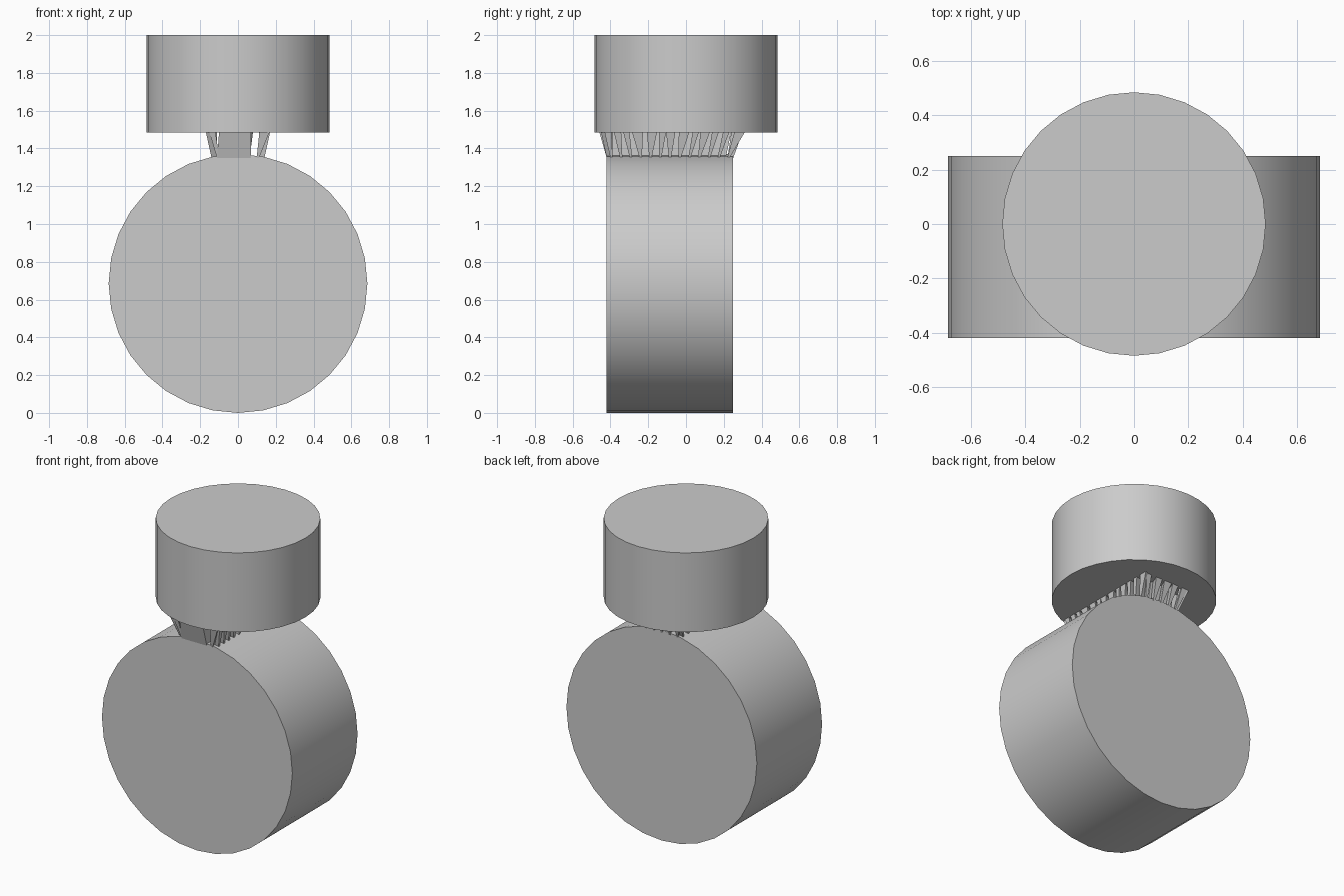
import bpy, bmesh, math, random
from mathutils import Matrix, Vector

random.seed(4)
old = bpy.data.objects.get("Cube")
if old:
    bpy.data.objects.remove(old, do_unlink=True)

grey = bpy.data.materials.new("plain grey")
grey.use_nodes = True
colour = (0.6, 0.6, 0.6, 1)
grey.diffuse_color = colour
grey.node_tree.nodes["Principled BSDF"].inputs["Base Color"].default_value = colour


def finish(name, bm, smooth):
    bmesh.ops.recalc_face_normals(bm, faces=bm.faces)
    mesh = bpy.data.meshes.new(name)
    bm.to_mesh(mesh)
    bm.free()
    mesh.materials.append(grey)
    obj = bpy.data.objects.new(name, mesh)
    bpy.context.collection.objects.link(obj)
    if smooth:
        bpy.ops.object.select_all(action="DESELECT")
        obj.select_set(True)
        bpy.context.view_layer.objects.active = obj
        bpy.ops.object.shade_smooth_by_angle(angle=math.radians(30))
    return obj


def drum(name, radius, depth, centre, tilt):
    bm = bmesh.new()
    place = Matrix.Translation(centre) @ Matrix.Rotation(tilt, 4, "X")
    bmesh.ops.create_cone(bm, cap_ends=True, segments=32, radius1=radius,
                          radius2=radius, depth=depth, matrix=place)
    return finish(name, bm, True)


def add_hull(bm, points):
    verts = [bm.verts.new(p) for p in points]
    bmesh.ops.convex_hull(bm, input=verts)


def rectangle(x0, x1, y0, y1, z):
    return [Vector((x, y, z)) for x, y in ((x0, y0), (x1, y0), (x1, y1), (x0, y1))]


# Two drums: one lying front to back, one upright above it
drum("lower_drum", 0.685, 0.67, (0, -0.085, 0.685), math.pi / 2)
drum("upper_drum", 0.485, 0.515, (0, 0, 1.7425), 0)

# Solid core of the neck, flush with the front of the lower drum
bm = bmesh.new()
add_hull(bm, rectangle(-0.11, 0.07, -0.42, 0.21, 1.35)
         + rectangle(-0.1, 0.07, -0.46, 0.24, 1.49))
finish("neck_core", bm, False)

# Ragged ring of pointed slivers around the core
bm = bmesh.new()
bottom = rectangle(-0.14, 0.14, -0.42, 0.25, 1.35)
top = rectangle(-0.17, 0.17, -0.45, 0.3, 1.487)
for side, count in enumerate((4, 13, 5, 13)):
    after = (side + 1) % 4
    along = (top[after] - top[side]).normalized()
    inward = Vector((-along.y, along.x, 0))
    for i in range(count):
        t = (i + 0.5) / count
        foot = bottom[side].lerp(bottom[after], t)
        head = top[side].lerp(top[after], t)
        head += along * random.uniform(-0.015, 0.015)
        half = along * random.uniform(0.015, 0.03)
        add_hull(bm, [head - half, head + half, head + inward * 0.06,
                      foot - along * 0.006, foot + along * 0.006,
                      foot + inward * 0.03])
finish("neck_slivers", bm, False)
